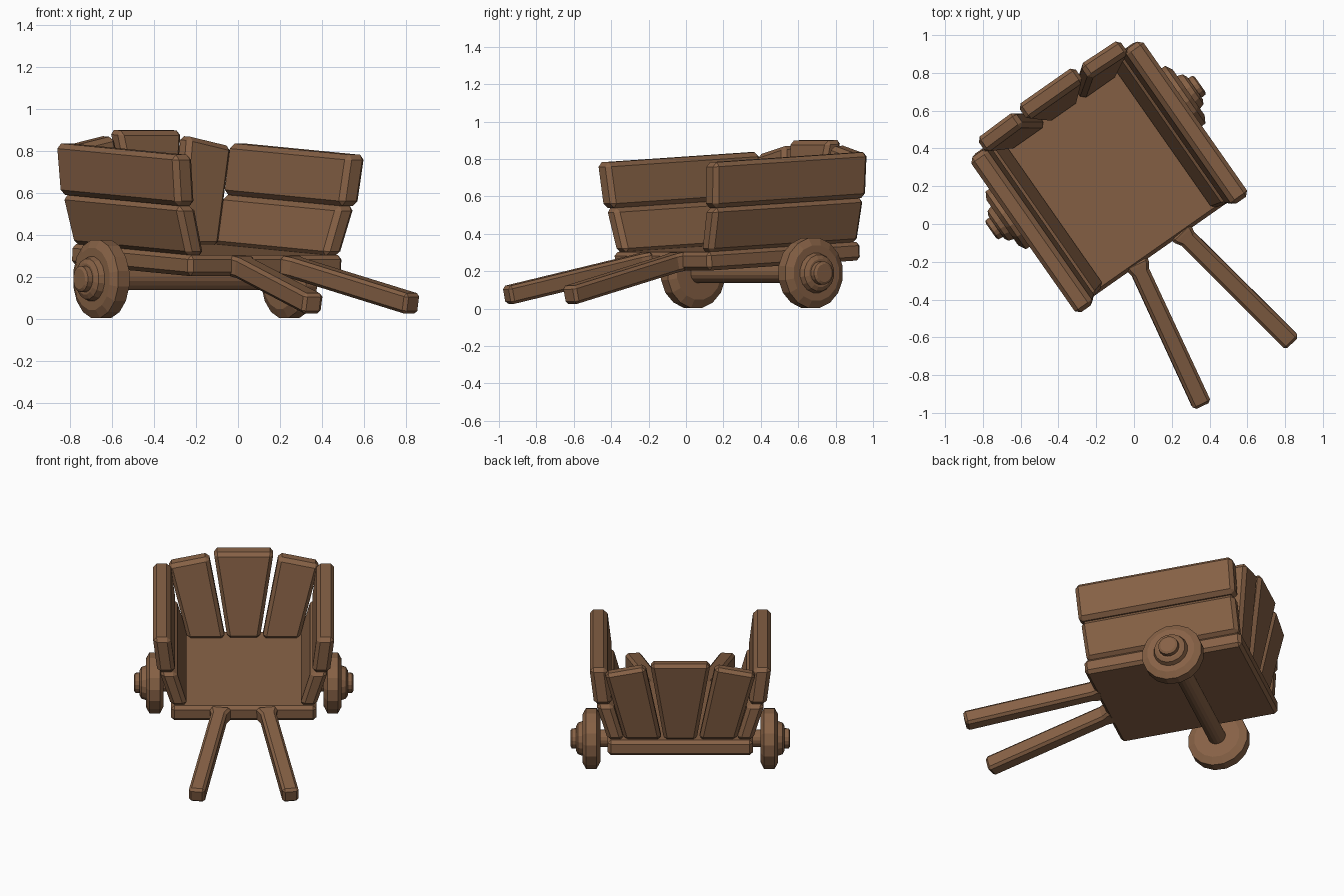
import bpy, bmesh
from math import radians, cos, sin, tau
from mathutils import Matrix, Vector

if "Cube" in bpy.data.objects:
    bpy.data.objects.remove(bpy.data.objects["Cube"])

wood = bpy.data.materials.new("brown_wood")
wood.diffuse_color = (0.24, 0.12, 0.06, 1)
wood.use_nodes = True
wood.node_tree.nodes["Principled BSDF"].inputs["Base Color"].default_value = wood.diffuse_color

# Cart frame: turned about z; the body also pitches nose-down
TURN = Matrix.Rotation(radians(35), 4, 'Z')
BODY = TURN @ Matrix.Translation((0.035, 0.31, 0.28)) @ Matrix.Rotation(radians(3.2), 4, 'X')
AXLE = TURN @ Matrix.Translation((0.035, 0.405, 0.19))


def loft(name, rings, frame, bevel=0.0):
    """Skin a stack of equal-sized point rings, capped at both ends."""
    bm = bmesh.new()
    vs = [[bm.verts.new(p) for p in r] for r in rings]
    n = len(rings[0])
    for a, b in zip(vs, vs[1:]):
        for i in range(n):
            j = (i + 1) % n
            bm.faces.new((a[i], a[j], b[j], b[i]))
    bm.faces.new(vs[0])
    bm.faces.new(vs[-1])
    bm.transform(frame)
    bmesh.ops.recalc_face_normals(bm, faces=bm.faces)
    me = bpy.data.meshes.new(name)
    bm.to_mesh(me)
    bm.free()
    me.materials.append(wood)
    ob = bpy.data.objects.new(name, me)
    bpy.context.collection.objects.link(ob)
    if bevel:
        m = ob.modifiers.new("chamfer", 'BEVEL')
        m.width = bevel
        m.segments = 1
    return ob


def rect(x0, x1, y0, y1, z):
    return [(x0, y0, z), (x1, y0, z), (x1, y1, z), (x0, y1, z)]


def turned(name, profile, side=1, n=16):
    """Lathe (x, radius) pairs around the axle line."""
    rings = [[(side * x, r * cos(tau * (i + .5) / n), r * sin(tau * (i + .5) / n))
              for i in range(n)] for x, r in profile]
    return loft(name, rings, AXLE)


# Floor slab
loft("floor", [rect(-.447, .447, -.5, .5, -.05), rect(-.447, .447, -.5, .5, .05)], BODY, .02)

# Axle
turned("axle", [(-.52, .055), (.52, .055)])

for s, side in ((-1, "left"), (1, "right")):
    # Side walls: two outward-leaning boards
    loft(f"{side}_lower_board",
         [rect(s * .345, s * .445, -.485, .485, .045),
          rect(s * .415, s * .52, -.49, .49, .285)], BODY, .024)
    loft(f"{side}_upper_board",
         [rect(s * .42, s * .53, -.5, .495, .285),
          rect(s * .45, s * .56, -.505, .5, .53)], BODY, .024)

    # Outer tailboards, fanned outwards with sloping tops
    loft(f"{side}_tailboard",
         [[(s * .115, .385, .045), (s * .345, .385, .045),
           (s * .345, .475, .045), (s * .115, .475, .045)],
          [(s * .215, .485, .565), (s * .465, .475, .515),
           (s * .465, .57, .515), (s * .215, .58, .565)]], BODY, .022)

    # Handles, flared where they meet the floor
    rings = []
    for x, y, z, w in ((.14, -.47, 0, .065), (.146, -.5, -.003, .062),
                       (.153, -.535, -.009, .048), (.29, -1.31, -.137, .05)):
        c = Vector((s * x, y, z))
        rings.append([c + Vector((a * w, a * w * s * .17, 0)) + Vector((0, -b * .008, b * .049))
                      for a, b in ((-1, -1), (1, -1), (1, 1), (-1, 1))])
    loft(f"{side}_handle", rings, BODY, .016)

    # Wheels with stepped hubs
    turned(f"{side}_wheel",
           [(.492, .145), (.515, .19), (.58, .19), (.602, .15), (.602, .108),
            (.63, .098), (.642, .075), (.642, .064), (.668, .062), (.676, .048)], s)

# Middle tailboard, tapered
loft("middle_tailboard", [rect(-.1, .1, .39, .48, .045), rect(-.185, .185, .495, .595, .59)],
     BODY, .022)
